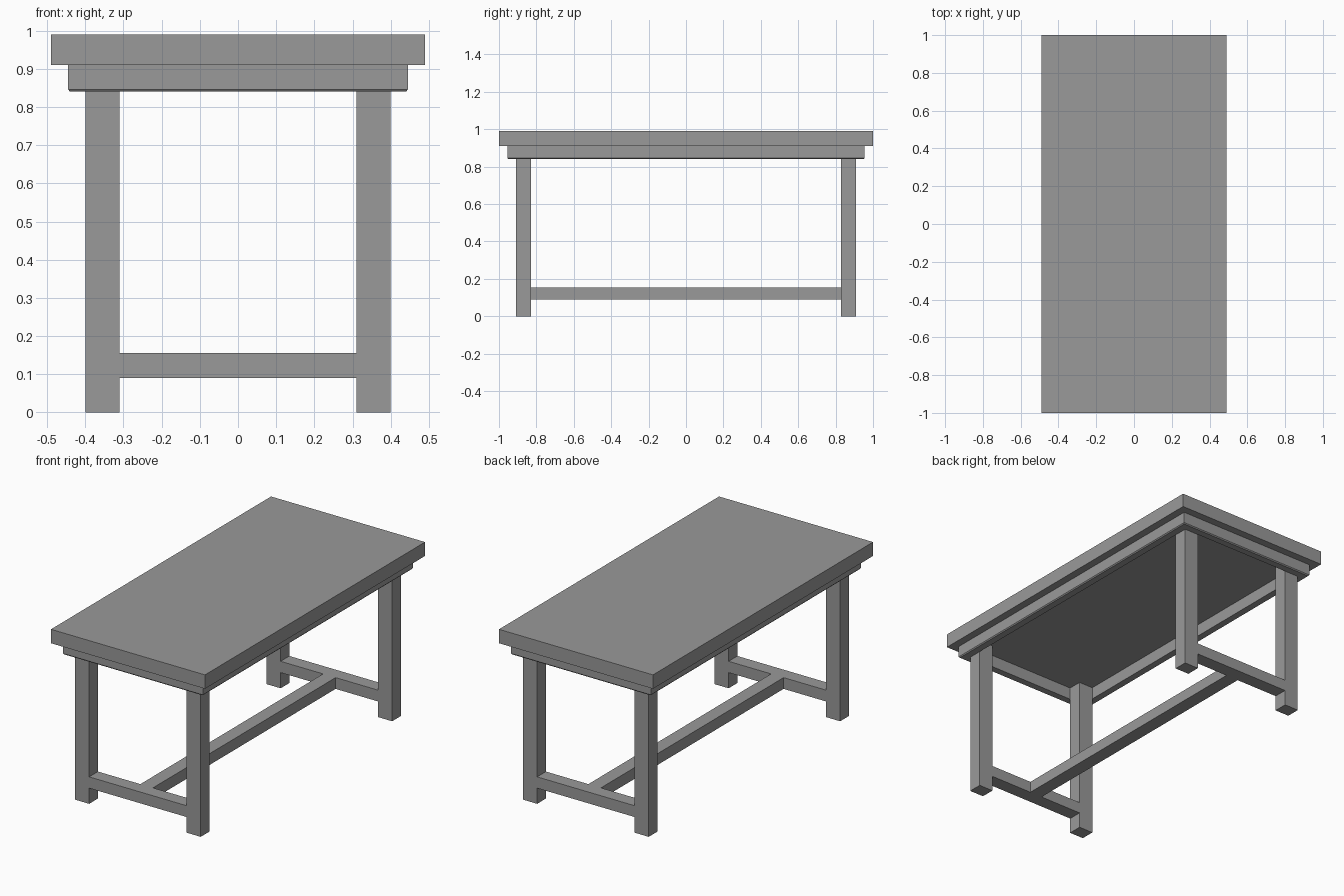
import bpy
import bmesh

cube = bpy.data.objects.get("Cube")
if cube:
    bpy.data.objects.remove(cube, do_unlink=True)

grey = bpy.data.materials.new("plain grey")
grey.use_nodes = True
colour = (0.32, 0.32, 0.32, 1)
grey.diffuse_color = colour
grey.node_tree.nodes["Principled BSDF"].inputs["Base Color"].default_value = colour


def finish(name, bm):
    bmesh.ops.recalc_face_normals(bm, faces=bm.faces)
    mesh = bpy.data.meshes.new(name)
    bm.to_mesh(mesh)
    bm.free()
    mesh.materials.append(grey)
    obj = bpy.data.objects.new(name, mesh)
    bpy.context.collection.objects.link(obj)
    return obj


def box(name, x, y, z):
    """Box spanning the (low, high) pair on each axis."""
    bm = bmesh.new()
    bmesh.ops.create_cube(bm, size=1)
    for v in bm.verts:
        v.co = [span[0] if c < 0 else span[1] for c, span in zip(v.co, (x, y, z))]
    return finish(name, bm)


def frame(name, half_x, half_y, profile):
    """Mitred rectangular frame; profile is a closed loop of (inset, z)."""
    bm = bmesh.new()
    rings = []
    for inset, z in profile:
        x, y = half_x - inset, half_y - inset
        rings.append([bm.verts.new((sx * x, sy * y, z))
                      for sx, sy in ((-1, -1), (1, -1), (1, 1), (-1, 1))])
    for a, b in zip(rings, rings[1:] + rings[:1]):
        for i in range(4):
            j = (i + 1) % 4
            bm.faces.new((a[i], a[j], b[j], b[i]))
    return finish(name, bm)


# Thick overhanging top
box("table_top", (-0.49, 0.49), (-1, 1), (0.91, 0.99))

# Hollow apron with a small chamfer along its lower outer edge
frame("apron", 0.445, 0.955,
      [(0, 0.91), (0, 0.846), (0.005, 0.84), (0.045, 0.84), (0.045, 0.91)])

# Legs and the end stretchers joining each pair
for end, s in (("front", -1), ("back", 1)):
    depth = sorted((s * 0.83, s * 0.91))
    for side, t in (("right", -1), ("left", 1)):
        box(f"{end}_{side}_leg", sorted((t * 0.31, t * 0.40)), depth, (0, 0.91))
    box(f"{end}_stretcher", (-0.31, 0.31), depth, (0.09, 0.155))

# Long stretcher between the two ends
box("long_stretcher", (-0.04, 0.04), (-0.83, 0.83), (0.09, 0.155))
